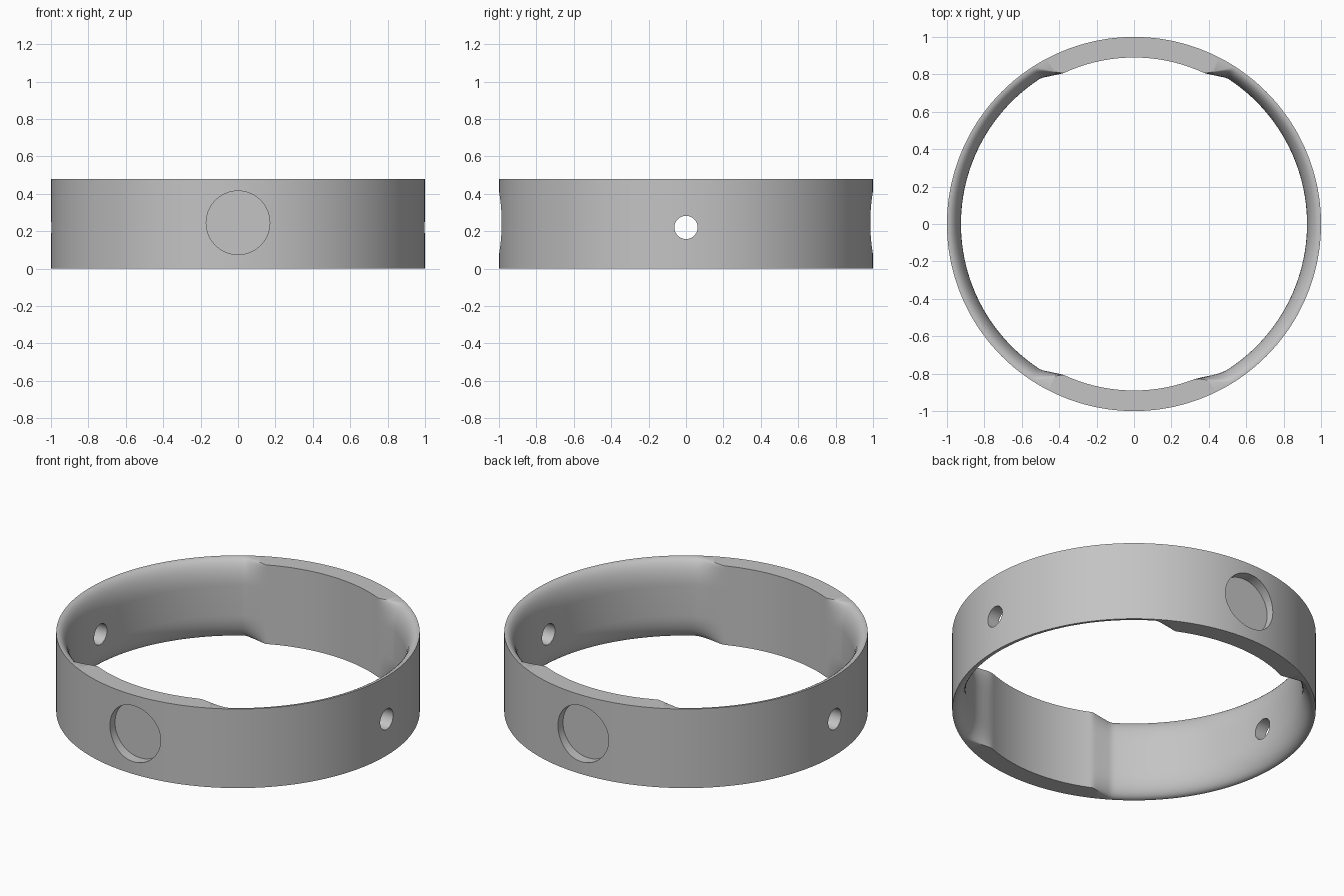
import bpy, bmesh, math
from mathutils import Matrix

if "Cube" in bpy.data.objects:
    bpy.data.objects.remove(bpy.data.objects["Cube"], do_unlink=True)

HEIGHT, PAD_R, SIDE_R, RIM_R = 0.48, 0.89, 0.925, 0.994
FILLET = 0.15
SEGMENTS = 360

grey = bpy.data.materials.new("mid grey")
grey.use_nodes = True
grey.diffuse_color = (0.55, 0.55, 0.55, 1)
grey.node_tree.nodes["Principled BSDF"].inputs["Base Color"].default_value = grey.diffuse_color


def side_radius(z):
    """Inner wall at the sides: rounded out to a thin rim at both edges."""
    t = min(1, min(z, HEIGHT - z) / FILLET)
    return RIM_R - (RIM_R - SIDE_R) * math.sqrt(max(0, 1 - (1 - t) ** 2))


def inner_radius(angle, z):
    """Blend from the thick front and back pads to the thin sides."""
    x, y = math.cos(angle), math.sin(angle)
    off = math.degrees(math.atan2(abs(x), abs(y)))
    soft = x > 0 and y < 0
    start, end = (20.5, 33) if soft else (25, 32.5)
    s = min(1, max(0, (off - start) / (end - start)))
    s = s * s * (3 - 2 * s) if soft else s ** 1.2
    return PAD_R + (side_radius(z) - PAD_R) * s


# Ring body: one closed cross-section per angle, skinned together
steps = 10
low = [FILLET * (1 - math.cos(math.pi / 2 * i / steps)) for i in range(steps + 1)]
levels = low + [HEIGHT - z for z in reversed(low)]
bm = bmesh.new()
loops = []
for i in range(SEGMENTS):
    a = math.tau * i / SEGMENTS
    section = [(inner_radius(a, z), z) for z in levels] + [(1, HEIGHT), (1, 0)]
    loops.append([bm.verts.new((r * math.cos(a), r * math.sin(a), z)) for r, z in section])
count = len(loops[0])
for i, loop in enumerate(loops):
    following = loops[(i + 1) % SEGMENTS]
    for j in range(count):
        k = (j + 1) % count
        bm.faces.new((loop[j], loop[k], following[k], following[j]))
bmesh.ops.recalc_face_normals(bm, faces=bm.faces)
mesh = bpy.data.meshes.new("ring_body")
bm.to_mesh(mesh)
bm.free()
mesh.materials.append(grey)
ring = bpy.data.objects.new("ring_body", mesh)
bpy.context.collection.objects.link(ring)


def cut_hole(name, radius, length, centre, axis):
    """Cut a round hole along a horizontal axis."""
    cutter_bm = bmesh.new()
    turn = Matrix.Rotation(math.pi / 2, 4, axis)
    bmesh.ops.create_cone(cutter_bm, cap_ends=True, segments=64, radius1=radius,
                          radius2=radius, depth=length,
                          matrix=Matrix.Translation(centre) @ turn)
    cutter_mesh = bpy.data.meshes.new(name)
    cutter_bm.to_mesh(cutter_mesh)
    cutter_bm.free()
    cutter_mesh.materials.append(grey)
    cutter = bpy.data.objects.new(name, cutter_mesh)
    cutter.hide_render = True
    bpy.context.collection.objects.link(cutter)
    cut = ring.modifiers.new(name, "BOOLEAN")
    cut.operation, cut.solver, cut.object = "DIFFERENCE", "EXACT", cutter
    bpy.ops.object.modifier_apply(modifier=name)
    bpy.data.objects.remove(cutter, do_unlink=True)


bpy.ops.object.select_all(action="DESELECT")
bpy.context.view_layer.objects.active = ring
ring.select_set(True)

# Shallow round recesses in the pads, small through holes in the sides
for side in (-1, 1):
    cut_hole("pad_recess", 0.17, 0.2, (0, side * 1.037, 0.245), "X")
    cut_hole("side_hole", 0.062, 0.4, (side * 0.95, 0, 0.22), "Y")

bpy.ops.object.shade_smooth_by_angle(angle=math.radians(30))
